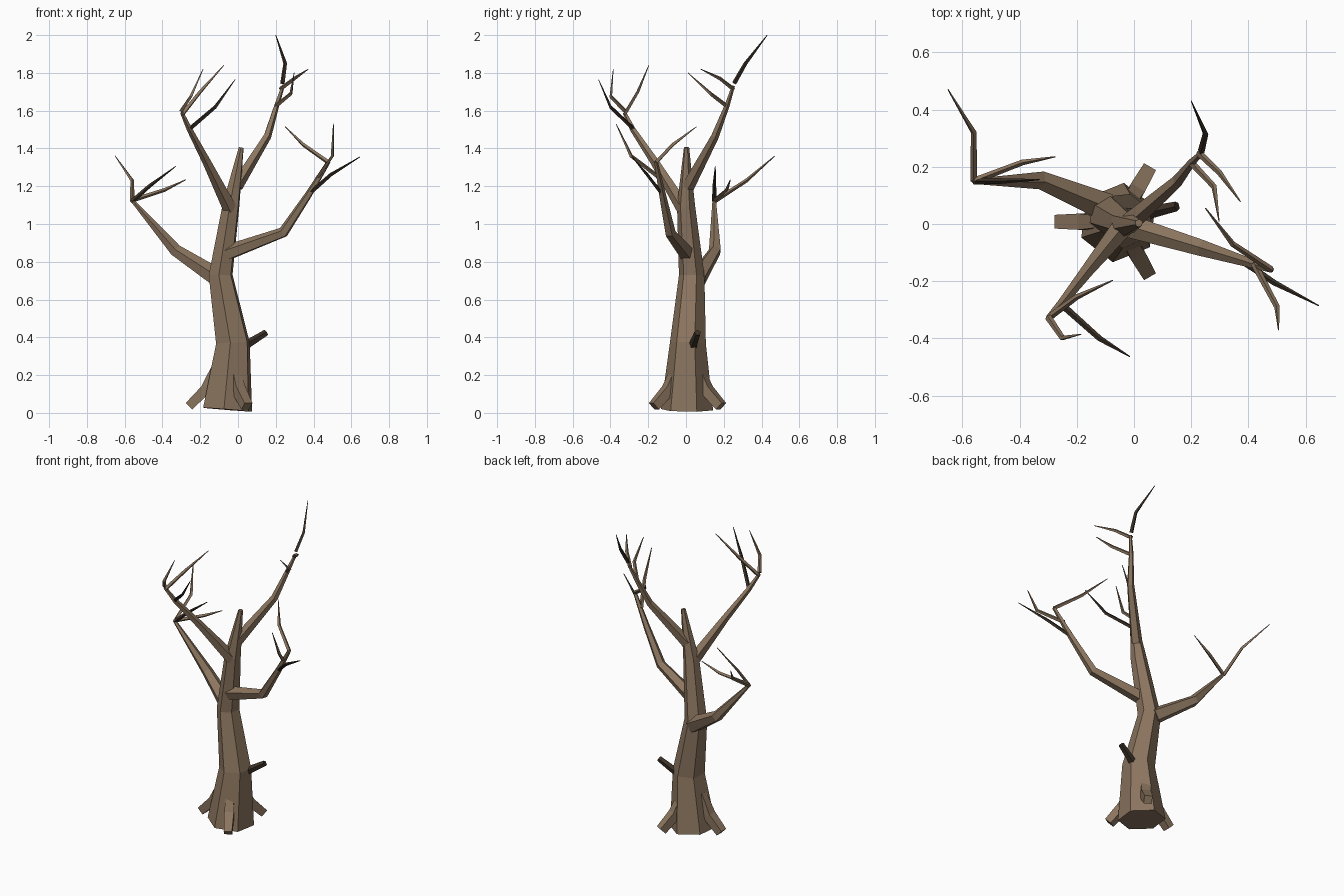
import bpy, bmesh, math
from mathutils import Vector

cube = bpy.data.objects.get("Cube")
if cube:
    bpy.data.objects.remove(cube, do_unlink=True)


def make_material(name, color):
    mat = bpy.data.materials.new(name)
    mat.use_nodes = True
    mat.diffuse_color = color
    bsdf = next(n for n in mat.node_tree.nodes if n.type == "BSDF_PRINCIPLED")
    bsdf.inputs["Base Color"].default_value = color
    bsdf.inputs["Roughness"].default_value = 0.9
    return mat


BARK = make_material("brown bark", (0.26, 0.18, 0.115, 1))
DARK = make_material("dark bark", (0.045, 0.031, 0.021, 1))


def limb(name, points, radii, sides, mat=BARK, turn=0.0):
    """Flat-sided tapering tube whose rings stand square to the path."""
    pts = [Vector(p) for p in points]
    last = len(pts) - 1
    bm = bmesh.new()
    rings, u, old = [], None, None
    for i, p in enumerate(pts):
        steps = [(pts[k + 1] - pts[k]).normalized() for k in (i - 1, i) if 0 <= k < last]
        t = sum(steps, Vector()).normalized()
        if u is None:
            axis = Vector((1, 0, 0)) if abs(t.z) > 0.9 else Vector((0, 0, 1))
            u = axis
        else:
            u = old.rotation_difference(t) @ u
        u = (u - t * u.dot(t)).normalized()
        v, old = t.cross(u), t
        angles = [math.radians(turn) + math.tau * k / sides for k in range(sides)]
        rings.append([bm.verts.new(p + (u * math.cos(a) + v * math.sin(a)) * radii[i])
                      for a in angles])
    for a, b in zip(rings, rings[1:]):
        for k in range(sides):
            n = (k + 1) % sides
            bm.faces.new((a[k], a[n], b[n], b[k]))
    bm.faces.new(rings[0][::-1])
    bm.faces.new(rings[-1])
    bmesh.ops.recalc_face_normals(bm, faces=bm.faces)
    mesh = bpy.data.meshes.new(name)
    bm.to_mesh(mesh)
    bm.free()
    mesh.materials.append(mat)
    obj = bpy.data.objects.new(name, mesh)
    bpy.context.collection.objects.link(obj)
    return obj


def twig(name, start, middle, tip, mat=BARK):
    limb(name, (start, middle, tip), (0.012, 0.01, 0.002), 4, mat)


# Trunk
limb("trunk",
     [(-.055, .005, .017), (-.027, .01, .37), (-.092, .03, .73), (-.037, 0, 1.1), (.017, .003, 1.405)],
     [.14, .096, .068, .048, .014], 6, turn=22)

# Three roots spread evenly around the base
for i, name in enumerate(("root_back", "root_right", "root_front")):
    a = math.radians(60 + 120 * i)
    path = [(-.055 + r * math.cos(a), .008 + r * math.sin(a), z)
            for r, z in ((.205, .035), (.115, .125), (.06, .25))]
    limb(name, path, (.034, .04, .03), 4, turn=45)

# Broken stub
limb("stub", [(.03, .035, .35), (.15, .062, .425)], [.025, .018], 5, DARK)

# Right branch
limb("right_branch",
     [(-.1, .06, .71), (-.33, .155, .86), (-.56, .15, 1.125)], [.052, .034, .01], 5)
twig("right_twig_back", (-.56, .15, 1.12), (-.56, .32, 1.23), (-.65, .47, 1.36))
twig("right_twig_upper", (-.56, .15, 1.12), (-.47, .15, 1.2), (-.33, .155, 1.305), DARK)
twig("right_twig_lower", (-.56, .15, 1.125), (-.39, .215, 1.18), (-.275, .235, 1.235))

# Left branch
limb("left_branch",
     [(-.06, .005, .845), (.24, -.085, .955), (.37, -.125, 1.15), (.48, -.16, 1.33)],
     [.044, .03, .02, .011], 5)
twig("left_twig_outer", (.365, -.12, 1.15), (.49, -.205, 1.26), (.645, -.285, 1.355), DARK)
twig("left_twig_front", (.42, -.14, 1.245), (.5, -.29, 1.36), (.505, -.37, 1.53))
twig("left_twig_inner", (.48, -.16, 1.325), (.345, -.07, 1.42), (.25, .055, 1.515))

# Front branch
limb("front_branch",
     [(-.04, -.01, 1.08), (-.165, -.165, 1.33), (-.255, -.28, 1.5), (-.297, -.325, 1.59)],
     [.04, .024, .016, .01], 5)
twig("front_twig_outer", (-.26, -.275, 1.5), (-.12, -.4, 1.62), (-.015, -.463, 1.765), DARK)
twig("front_twig_back", (-.295, -.325, 1.58), (-.2, -.255, 1.7), (-.075, -.197, 1.84))
twig("front_twig_upper", (-.3, -.325, 1.6), (-.25, -.398, 1.675), (-.185, -.385, 1.82))

# Back branch
limb("back_branch",
     [(-.01, .01, 1.2), (.155, .153, 1.465), (.205, .218, 1.63), (.238, .25, 1.73)],
     [.036, .022, .014, .009], 5)
twig("back_twig_top", (.235, .255, 1.745), (.25, .315, 1.85), (.2, .43, 2.0), DARK)
twig("back_twig_outer", (.225, .25, 1.715), (.298, .18, 1.77), (.372, .078, 1.82))
twig("back_twig_inner", (.2, .215, 1.625), (.28, .13, 1.69), (.297, .01, 1.8))
